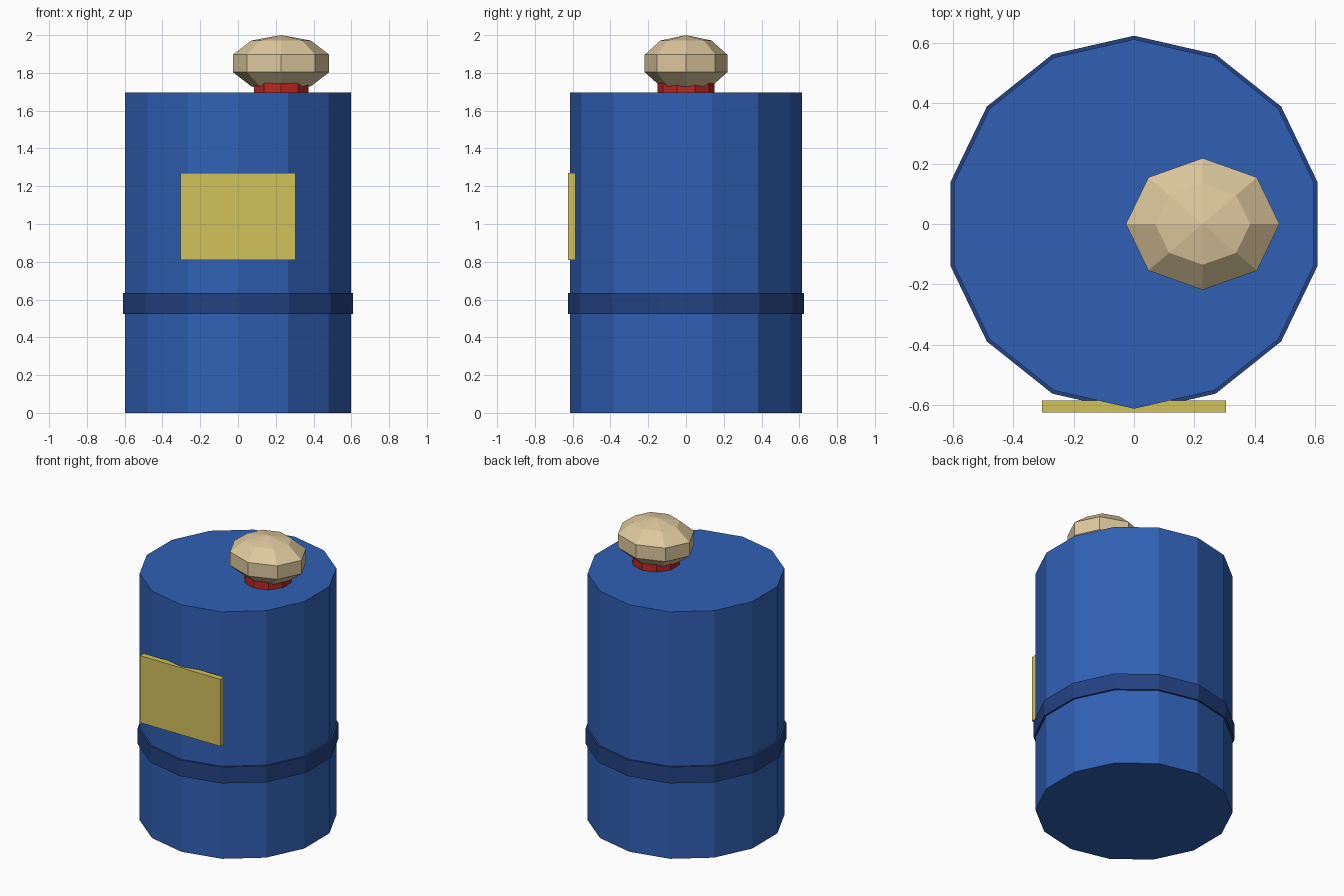
import bpy

if "Cube" in bpy.data.objects:
    bpy.data.objects.remove(bpy.data.objects["Cube"])


def material(name, rgb):
    m = bpy.data.materials.new(name)
    m.diffuse_color = (*rgb, 1)
    m.use_nodes = True
    m.node_tree.nodes["Principled BSDF"].inputs["Base Color"].default_value = m.diffuse_color
    return m


blue = material("blue", (0.03, 0.118, 0.46))
navy = material("navy", (0.017, 0.054, 0.22))
yellow = material("yellow", (0.65, 0.54, 0.105))
red = material("red", (0.50, 0.02, 0.016))
tan = material("tan", (0.73, 0.58, 0.34))


def finish(name, mat):
    ob = bpy.context.object
    ob.name = name
    ob.data.materials.append(mat)
    return ob


def cylinder(name, sides, radius, z0, z1, mat, x=0):
    bpy.ops.mesh.primitive_cylinder_add(
        vertices=sides, radius=radius, depth=z1 - z0, location=(x, 0, (z0 + z1) / 2))
    return finish(name, mat)


# Drum and the band around it
cylinder("drum_body", 14, 0.613, 0, 1.695, blue)
cylinder("drum_band", 14, 0.625, 0.523, 0.635, navy)

# Label plate on the front
bpy.ops.mesh.primitive_cube_add(size=1, location=(0, -0.606, 1.04))
label = finish("label_plate", yellow)
label.scale = (0.61, 0.04, 0.46)

# Off-centre neck with a faceted, flattened knob
cylinder("neck", 10, 0.152, 1.65, 1.75, red, x=0.228)
bpy.ops.mesh.primitive_uv_sphere_add(segments=8, ring_count=5, radius=1, location=(0.228, 0, 1.85))
knob = finish("knob", tan)
knob.scale = (0.268, 0.23, 0.15)
